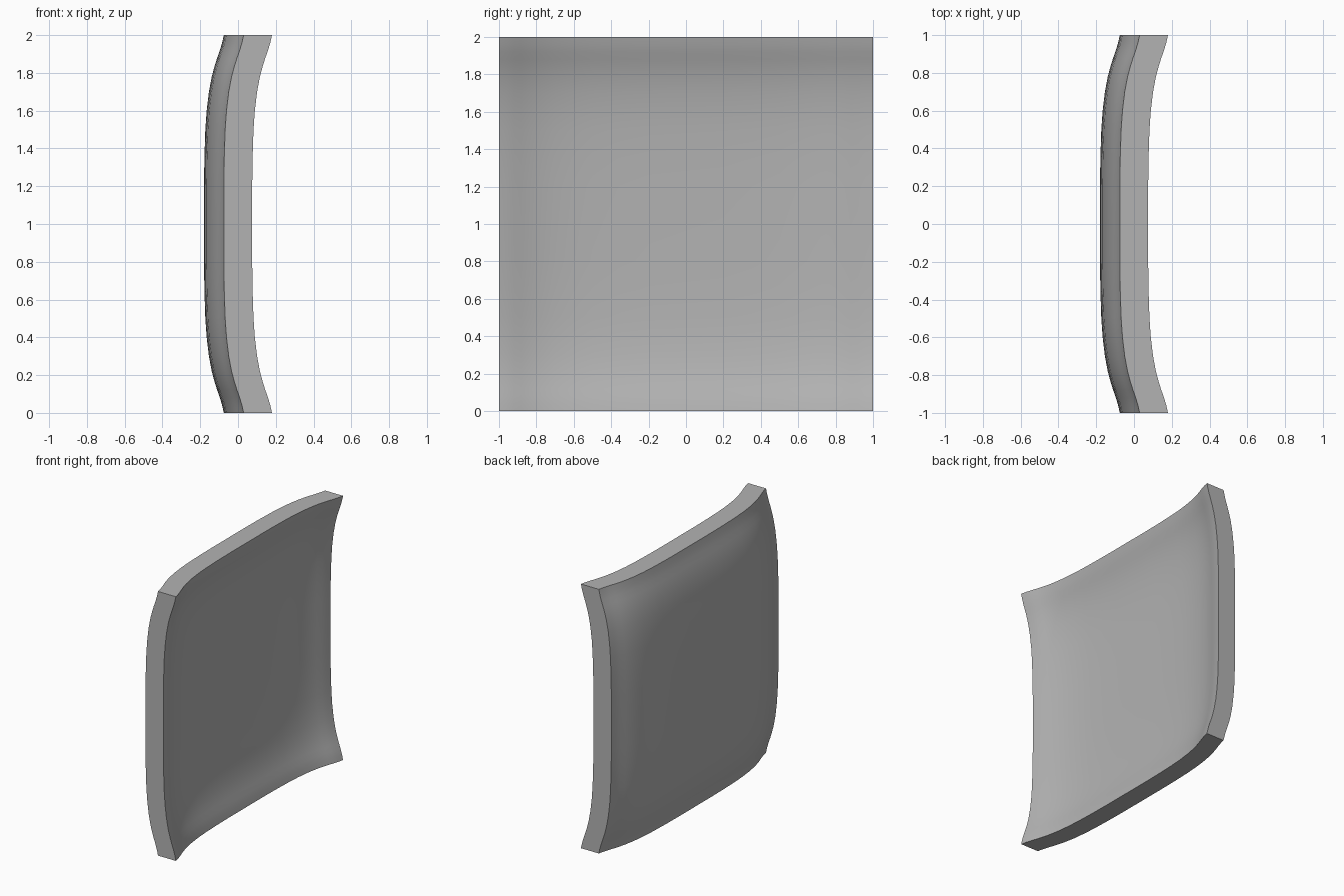
import bpy, bmesh, math

if "Cube" in bpy.data.objects:
    bpy.data.objects.remove(bpy.data.objects["Cube"], do_unlink=True)

THICKNESS = 0.15
CORNER_X = 0.03

# Half profile: distance from the middle, and how far the panel bows there
HALF = [(0.0, 0.105), (0.2, 0.105), (0.35, 0.103), (0.5, 0.098), (0.6, 0.091),
        (0.7, 0.079), (0.78, 0.064), (0.84, 0.048), (0.88, 0.035),
        (0.92, 0.021), (0.96, 0.009), (1.0, 0.0)]
profile = [(-t, d) for t, d in reversed(HALF[1:])] + HALF

# Grey finish
grey = bpy.data.materials.new("plain_grey")
grey.use_nodes = True
colour = (0.45, 0.45, 0.45, 1)
grey.diffuse_color = colour
grey.node_tree.nodes["Principled BSDF"].inputs["Base Color"].default_value = colour

# Convex face: the bow along y and the bow along z add up
bm = bmesh.new()
rows = [[bm.verts.new((CORNER_X - dy - dz, y, z + 1)) for y, dy in profile]
        for z, dz in profile]
for low, high in zip(rows, rows[1:]):
    for i in range(len(low) - 1):
        bm.faces.new((low[i], high[i], high[i + 1], low[i + 1]))

# Concave face and flat rim: extrude straight along x
sheet = bm.faces[:]
result = bmesh.ops.extrude_face_region(bm, geom=sheet, use_keep_orig=True)
moved = [v for v in result["geom"] if isinstance(v, bmesh.types.BMVert)]
bmesh.ops.translate(bm, verts=moved, vec=(THICKNESS, 0, 0))
bmesh.ops.recalc_face_normals(bm, faces=bm.faces[:])

mesh = bpy.data.meshes.new("curved_panel")
bm.to_mesh(mesh)
bm.free()
mesh.materials.append(grey)
panel = bpy.data.objects.new("curved_panel", mesh)
bpy.context.collection.objects.link(panel)

# Smooth faces with a sharp rim
bpy.ops.object.select_all(action="DESELECT")
panel.select_set(True)
bpy.context.view_layer.objects.active = panel
bpy.ops.object.shade_smooth_by_angle(angle=math.radians(35))
